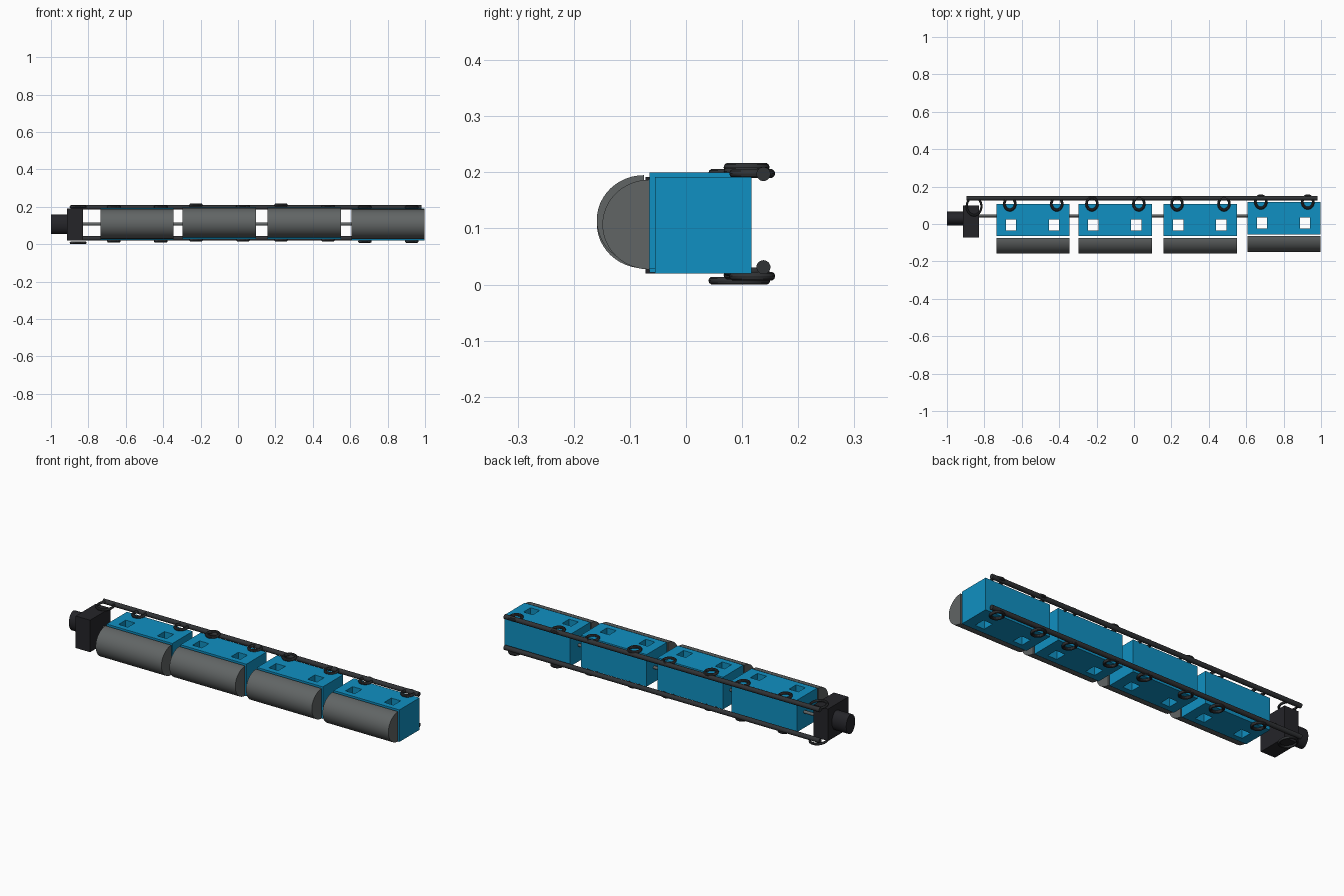
import bpy, bmesh
from math import pi, sin, cos, radians

if "Cube" in bpy.data.objects:
    bpy.data.objects.remove(bpy.data.objects["Cube"])


def material(name, rgb):
    m = bpy.data.materials.new(name)
    m.diffuse_color = (*rgb, 1)
    m.use_nodes = True
    m.node_tree.nodes["Principled BSDF"].inputs["Base Color"].default_value = m.diffuse_color
    return m


BLUE = material("blue_paint", (0.005, 0.28, 0.54))
GREY = material("grey_metal", (0.12, 0.13, 0.13))
DARK = material("dark_metal", (0.03, 0.032, 0.035))
BLACK = material("black_metal", (0.018, 0.018, 0.022))


def finish(ob, name, mat, smooth=True):
    ob.name = name
    ob.data.materials.append(mat)
    if smooth:
        bpy.ops.object.select_all(action='DESELECT')
        ob.select_set(True)
        bpy.context.view_layer.objects.active = ob
        bpy.ops.object.shade_smooth_by_angle(angle=radians(35))
    return ob


def from_bmesh(bm, name, mat, smooth=True):
    bmesh.ops.recalc_face_normals(bm, faces=bm.faces)
    me = bpy.data.meshes.new(name)
    bm.to_mesh(me)
    bm.free()
    ob = bpy.data.objects.new(name, me)
    bpy.context.collection.objects.link(ob)
    return finish(ob, name, mat, smooth)


def extrude(bm, faces, vec):
    geo = bmesh.ops.extrude_face_region(bm, geom=faces)["geom"]
    bmesh.ops.translate(bm, vec=vec, verts=[g for g in geo if isinstance(g, bmesh.types.BMVert)])


def rod(name, x0, x1, y, z, ry, rz, mat, n=24):
    bpy.ops.mesh.primitive_cylinder_add(vertices=n, radius=1, depth=x1 - x0,
                                        location=((x0 + x1) / 2, y, z), rotation=(0, pi / 2, 0))
    ob = bpy.context.object
    ob.scale = (rz, ry, 1)
    return finish(ob, name, mat)


def ring(name, x, y, z, rx, ry, tube=0.008):
    bpy.ops.mesh.primitive_torus_add(major_radius=ry - tube, minor_radius=tube, major_segments=32,
                                     minor_segments=10, location=(x, y, z))
    ob = bpy.context.object
    ob.scale.x = rx / ry
    return finish(ob, name, DARK)


def holed_box(name, x, y, z0, z1):
    # grid plate with two empty cells, extruded upward
    xs = [x + d for d in (0, 0.05, 0.105, 0.28, 0.335, 0.391)]
    ys = [y + d for d in (0, 0.03, 0.09, 0.172)]
    bm = bmesh.new()
    v = [[bm.verts.new((a, b, z0)) for b in ys] for a in xs]
    faces = [bm.faces.new((v[i][j], v[i + 1][j], v[i + 1][j + 1], v[i][j + 1]))
             for i in range(5) for j in range(3) if (i, j) not in ((1, 1), (3, 1))]
    extrude(bm, faces, (0, 0, z1 - z0))
    return from_bmesh(bm, name, BLUE, False)


def half_round(name, x, back, z, depth=0.084, half=0.08, n=24):
    bm = bmesh.new()
    pts = [(x, back - depth * sin(pi * i / n), z + half * cos(pi * i / n)) for i in range(n + 1)]
    f = bm.faces.new([bm.verts.new(p) for p in pts])
    extrude(bm, [f], (0.391, 0, 0))
    return from_bmesh(bm, name, GREY)


# four body segments: start x, rear-face shift, bottom z, upper ring heights
segments = [(-0.735, 0, 0.022, (0.199, 0.199)),
            (-0.296, 0, 0.028, (0.209, 0.202)),
            (0.159, 0, 0.028, (0.209, 0.202)),
            (0.607, 0.01, 0.02, (0.198, 0.198))]
for k, (x, dy, z0, tops) in enumerate(segments, 1):
    holed_box(f"segment_box_{k}", x, dy - 0.065, z0, z0 + 0.172)
    half_round(f"segment_half_round_{k}", x, dy - 0.075, z0 + 0.087)
    # guide rings above and below
    for j, dx in enumerate((0.071, 0.322)):
        ring(f"upper_ring_{k}_{j + 1}", x + dx, 0.108 + dy, tops[j], 0.036, 0.041)
        ring(f"lower_ring_{k}_{j + 1}", x + dx, 0.108 + dy, z0 - 0.005, 0.036, 0.041)

# guide rails
for label, z in (("upper", 0.197), ("lower", 0.031)):
    rod(f"{label}_rail", -0.895, 0.98, 0.138, z, 0.0125, 0.0125, DARK)

# drive shaft through the segments
rod("drive_shaft", -0.85, 0.65, 0.044, 0.108, 0.008, 0.008, GREY, 16)

# end block with motor
bpy.ops.mesh.primitive_cube_add(size=1, location=(-0.872, 0.014, 0.106))
bpy.context.object.scale = (0.086, 0.172, 0.172)
finish(bpy.context.object, "end_block", BLACK, False)
rod("motor", -1.0, -0.91, 0.03, 0.107, 0.038, 0.052, BLACK, 32)
ring("end_upper_ring", -0.855, 0.095, 0.199, 0.045, 0.055, 0.007)
ring("end_lower_ring", -0.855, 0.095, 0.007, 0.045, 0.055, 0.007)
